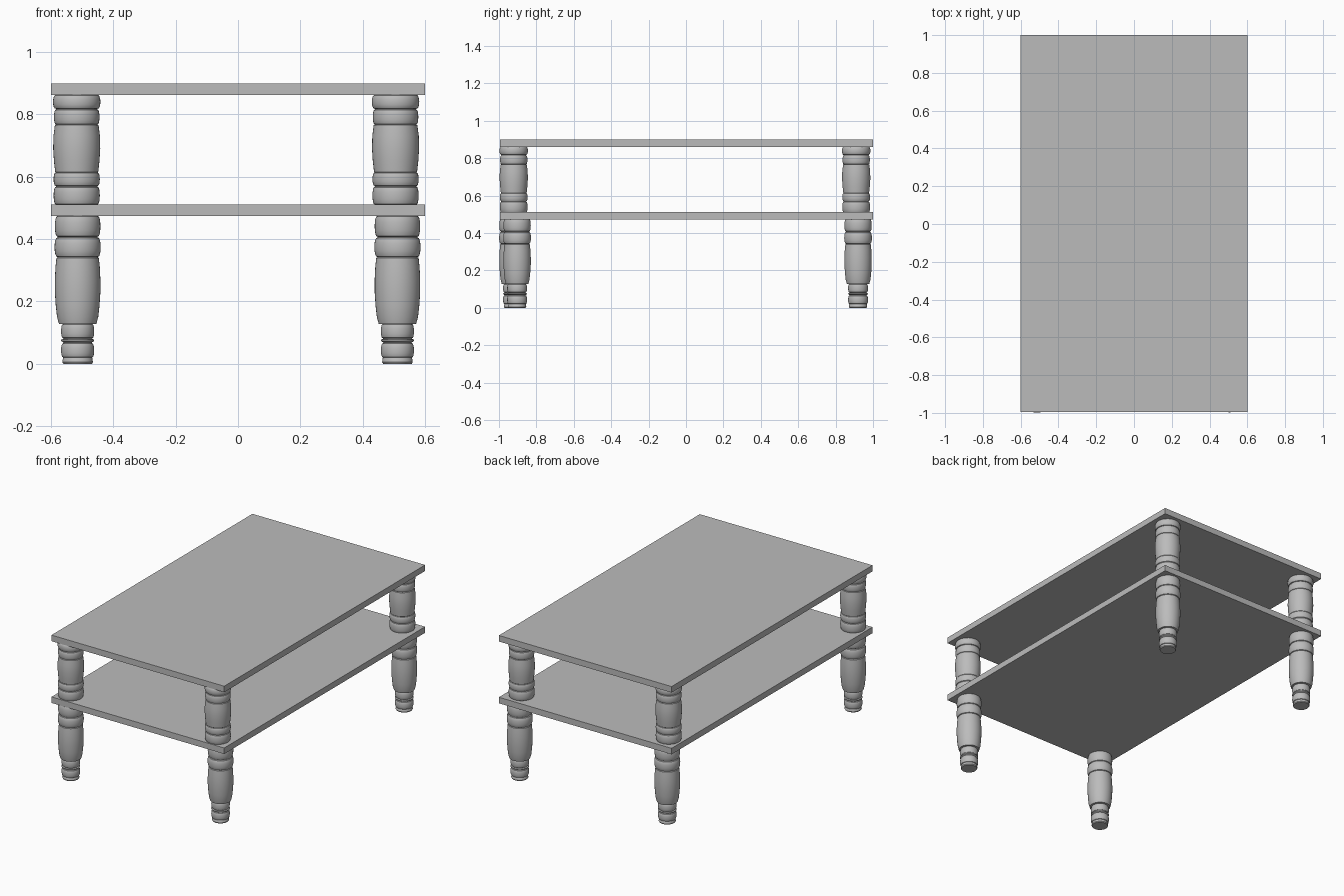
import bpy, bmesh, math

if "Cube" in bpy.data.objects:
    bpy.data.objects.remove(bpy.data.objects["Cube"])

grey = bpy.data.materials.new("grey")
grey.diffuse_color = (0.5, 0.5, 0.5, 1)
grey.use_nodes = True
grey.node_tree.nodes["Principled BSDF"].inputs["Base Color"].default_value = grey.diffuse_color


def finish(name, bm):
    mesh = bpy.data.meshes.new(name)
    bmesh.ops.recalc_face_normals(bm, faces=bm.faces)
    bm.to_mesh(mesh)
    bm.free()
    mesh.materials.append(grey)
    ob = bpy.data.objects.new(name, mesh)
    bpy.context.collection.objects.link(ob)
    return ob


def board(name, z0, z1):
    bm = bmesh.new()
    bmesh.ops.create_cube(bm, size=1)
    for v in bm.verts:
        v.co.x *= 1.2
        v.co.y = -0.994 if v.co.y < 0 else 1.0
        v.co.z = z0 if v.co.z < 0 else z1
    finish(name, bm)


def bead(z0, z1, r_end, r_mid, n=8):
    # Rounded ring profile between two grooves
    pts = []
    for i in range(n + 1):
        t = i / n
        z = (z0 + z1) / 2 - (z1 - z0) / 2 * math.cos(math.pi * t)
        pts.append((r_end + (r_mid - r_end) * math.sin(math.pi * t) ** 0.8, z))
    return pts


def turned(name, x, y, profile, sides=40):
    # Lathe a profile into a capped leg
    bm = bmesh.new()
    rings = []
    for r, z in profile:
        rings.append([bm.verts.new((x + r * math.cos(2 * math.pi * k / sides),
                                    y + r * math.sin(2 * math.pi * k / sides), z))
                      for k in range(sides)])
    for a, b in zip(rings, rings[1:]):
        for k in range(sides):
            j = (k + 1) % sides
            bm.faces.new((a[k], a[j], b[j], b[k]))
    bm.faces.new(rings[0])
    bm.faces.new(rings[-1])
    ob = finish(name, bm)
    bpy.ops.object.select_all(action='DESELECT')
    ob.select_set(True)
    bpy.context.view_layer.objects.active = ob
    bpy.ops.object.shade_smooth_by_angle(angle=math.radians(35))


# Boards
board("table_top", 0.861, 0.899)
board("lower_shelf", 0.473, 0.511)

# Lower leg: foot lip, two ankle beads, tapered barrel, two collars
lower = ([(0.046, 0.0), (0.049, 0.005), (0.047, 0.018)]
         + bead(0.02, 0.066, 0.046, 0.053)
         + [(0.045, 0.068), (0.053, 0.073), (0.053, 0.077), (0.046, 0.08)]
         + bead(0.082, 0.127, 0.047, 0.053)
         + [(0.060, 0.128), (0.066, 0.15), (0.070, 0.185), (0.073, 0.23),
            (0.073, 0.27), (0.071, 0.31), (0.068, 0.339), (0.065, 0.341)]
         + bead(0.342, 0.405, 0.064, 0.074)
         + bead(0.407, 0.474, 0.064, 0.073))

# Upper leg: two beads, barrel, two beads
upper = (bead(0.510, 0.568, 0.066, 0.074)
         + bead(0.570, 0.613, 0.067, 0.074)
         + [(0.069, 0.615), (0.073, 0.65), (0.0755, 0.69), (0.0745, 0.73),
            (0.070, 0.765)]
         + bead(0.767, 0.815, 0.066, 0.073)
         + bead(0.817, 0.862, 0.066, 0.076))

for name, x, y in (("front_left", -0.514, -0.925), ("front_right", 0.511, -0.903),
                   ("back_left", -0.514, 0.92), ("back_right", 0.511, 0.92)):
    turned(name + "_lower_leg", x, y, lower)
for name, x, y in (("front_left", -0.517, -0.921), ("front_right", 0.505, -0.921),
                   ("back_left", -0.517, 0.91), ("back_right", 0.505, 0.91)):
    turned(name + "_upper_leg", x, y, upper)
